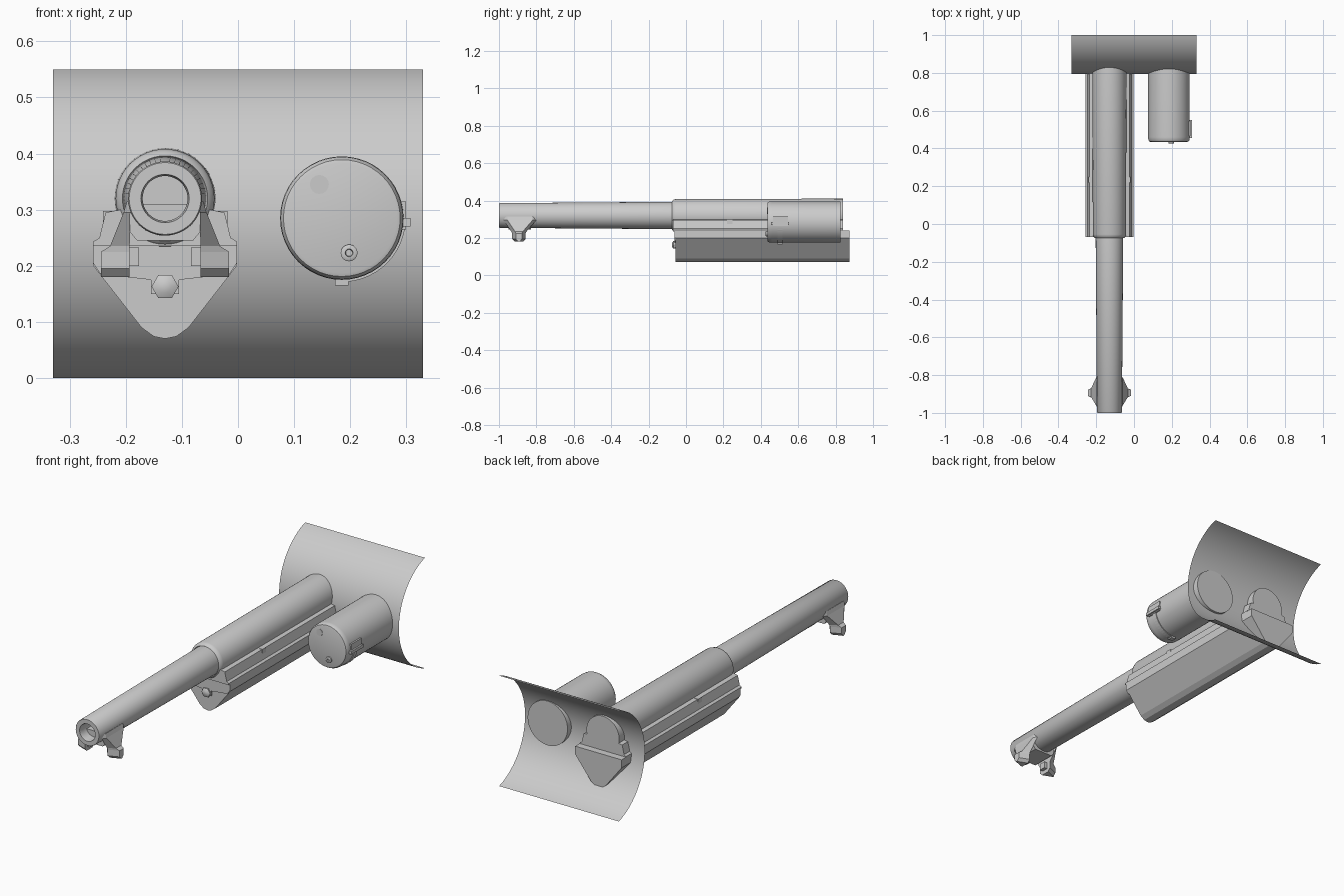
import bpy, bmesh, math
from mathutils import Vector

if "Cube" in bpy.data.objects:
    bpy.data.objects.remove(bpy.data.objects["Cube"])

grey = bpy.data.materials.new("plain_grey")
grey.diffuse_color = (0.6, 0.6, 0.6, 1)
grey.use_nodes = True
grey.node_tree.nodes["Principled BSDF"].inputs["Base Color"].default_value = grey.diffuse_color
GUN_X, GUN_Z = -0.13, 0.32      # bore axis
LAMP_X, LAMP_Z = 0.185, 0.285   # side drum axis


def finish(name, bm, smooth=True):
    bmesh.ops.recalc_face_normals(bm, faces=bm.faces)
    me = bpy.data.meshes.new(name)
    bm.to_mesh(me)
    bm.free()
    me.materials.append(grey)
    ob = bpy.data.objects.new(name, me)
    bpy.context.collection.objects.link(ob)
    if smooth:
        bpy.ops.object.select_all(action='DESELECT')
        ob.select_set(True)
        bpy.context.view_layer.objects.active = ob
        bpy.ops.object.shade_smooth_by_angle(angle=math.radians(35))
    return ob


def lathe(name, cx, cz, profile, n=48):
    """Revolve (y, radius) points about a lengthwise axis, capping both ends."""
    bm = bmesh.new()
    rings = []
    for y, r in profile:
        rings.append([bm.verts.new((cx + r * math.cos(2 * math.pi * i / n), y,
                                    cz + r * math.sin(2 * math.pi * i / n))) for i in range(n)])
    for a, b in zip(rings, rings[1:]):
        for i in range(n):
            j = (i + 1) % n
            bm.faces.new((a[i], a[j], b[j], b[i]))
    bm.faces.new(rings[0])
    bm.faces.new(rings[-1])
    return finish(name, bm)


def prism(name, pts, y0, y1):
    """Extrude an (x, z) outline from y0 to y1."""
    bm = bmesh.new()
    a = [bm.verts.new((x, y0, z)) for x, z in pts]
    b = [bm.verts.new((x, y1, z)) for x, z in pts]
    bm.faces.new(a)
    bm.faces.new(b)
    for i in range(len(pts)):
        j = (i + 1) % len(pts)
        bm.faces.new((a[i], a[j], b[j], b[i]))
    return finish(name, bm, False)


def box(name, x0, x1, y0, y1, z0, z1):
    return prism(name, [(x0, z0), (x1, z0), (x1, z1), (x0, z1)], y0, y1)


def both(half):
    """Mirror a half outline about the gun axis."""
    return [(GUN_X + x, z) for x, z in half] + [(GUN_X - x, z) for x, z in reversed(half) if x > 0]


# Curved shield: a thin sheet bulging forward
bm = bmesh.new()
R, half_angle, steps = 0.287, math.asin(0.275 / 0.287), 48
rows = []
for i in range(steps + 1):
    t = half_angle * (2 * i / steps - 1)
    y, z = 0.795 + R * (1 - math.cos(t)), 0.275 + R * math.sin(t)
    rows.append([bm.verts.new((x, y, z)) for x in (-0.33, 0.33)])
for a, b in zip(rows, rows[1:]):
    bm.faces.new((a[0], a[1], b[1], b[0]))
finish("shield", bm)

# Barrel with hollow muzzle, and the sleeve behind it
lathe("barrel", GUN_X, GUN_Z, [(-0.6, 0.04), (-0.985, 0.04), (-1, 0.043), (-1, 0.064),
                               (-0.997, 0.066), (-0.06, 0.073), (0, 0.073)])
lathe("sleeve", GUN_X, GUN_Z, [(-0.06, 0.07), (-0.075, 0.076), (-0.068, 0.084),
                               (-0.055, 0.088), (0.84, 0.09)])

# Cradle: V-shaped trough below, stepped rails above
prism("cradle_trough", both([(0, 0.07), (0.02, 0.074), (0.042, 0.09), (0.128, 0.2),
                             (0.128, 0.24), (0.06, 0.24)]), -0.055, 0.875)
prism("cradle_rails", both([(0.128, 0.235), (0.128, 0.243), (0.117, 0.25), (0.106, 0.295),
                            (0.08, 0.3)]), -0.07, 0.84)
prism("cradle_front_plate", both([(0.025, 0.15), (0.025, 0.175), (0.115, 0.185),
                                  (0.128, 0.205), (0.128, 0.24)]), -0.062, -0.05)
lathe("front_bolt", GUN_X, 0.163, [(-0.05, 0.024), (-0.068, 0.024), (-0.075, 0.012)], 6)

# Small knobs on the rails
for s, side in ((-1, "left"), (1, "right")):
    x = GUN_X + s * 0.1
    box(side + "_rail_knob", x - 0.011, x + 0.011, 0.22, 0.248, 0.275, 0.298)

# Muzzle bracket: tapered cheek plates ending in flared lugs
for s, side in ((-1, "left"), (1, "right")):
    bm = bmesh.new()
    loops = []
    for z, xi, xo, y0, y1 in ((0.315, 0.06, 0.068, -0.975, -0.8), (0.295, 0.062, 0.074, -0.975, -0.8),
                              (0.235, 0.063, 0.098, -0.935, -0.852), (0.225, 0.063, 0.114, -0.93, -0.857),
                              (0.195, 0.063, 0.114, -0.93, -0.857), (0.18, 0.063, 0.114, -0.915, -0.87)):
        loops.append([bm.verts.new((GUN_X + s * x, y, z))
                      for x, y in ((xi, y0), (xo, y0 + 0.02), (xo, y1 - 0.02), (xi, y1))])
    for a, b in zip(loops, loops[1:]):
        for i in range(4):
            j = (i + 1) % 4
            bm.faces.new((a[i], a[j], b[j], b[i]))
    bm.faces.new(loops[0])
    bm.faces.new(loops[-1])
    finish(side + "_muzzle_bracket", bm, False)
    xa, xb = sorted((GUN_X + s * 0.046, GUN_X + s * 0.065))
    box(side + "_bracket_bolt", xa, xb, -0.91, -0.878, 0.2, 0.233)
prism("muzzle_saddle", both([(0.05, 0.245), (0.064, 0.262), (0.066, 0.31)]), -0.95, -0.83)

# Side drum with rounded front rim
lathe("drum", LAMP_X, LAMP_Z, [(0.435, 0.098), (0.437, 0.104), (0.445, 0.109), (0.46, 0.11), (0.825, 0.11)])
lathe("drum_disc", 0.145, 0.345, [(0.44, 0.017), (0.433, 0.017)], 16)
lathe("drum_knob", 0.198, 0.223, [(0.44, 0.015), (0.428, 0.015), (0.426, 0.012),
                                  (0.426, 0.007), (0.432, 0.006)], 20)

# Strap, hinge and catch around the lower right of the drum
arc = [math.radians(-92 + 7 * i) for i in range(15)]
prism("drum_strap", [(LAMP_X + 0.114 * math.cos(a), LAMP_Z + 0.114 * math.sin(a)) for a in arc]
      + [(LAMP_X + 0.107 * math.cos(a), LAMP_Z + 0.107 * math.sin(a)) for a in reversed(arc)], 0.49, 0.515)
box("drum_hinge", 0.285, 0.307, 0.455, 0.55, 0.27, 0.285)
box("drum_hinge_plate", 0.28, 0.299, 0.465, 0.545, 0.265, 0.315)
box("drum_catch", 0.173, 0.197, 0.49, 0.515, 0.165, 0.18)
